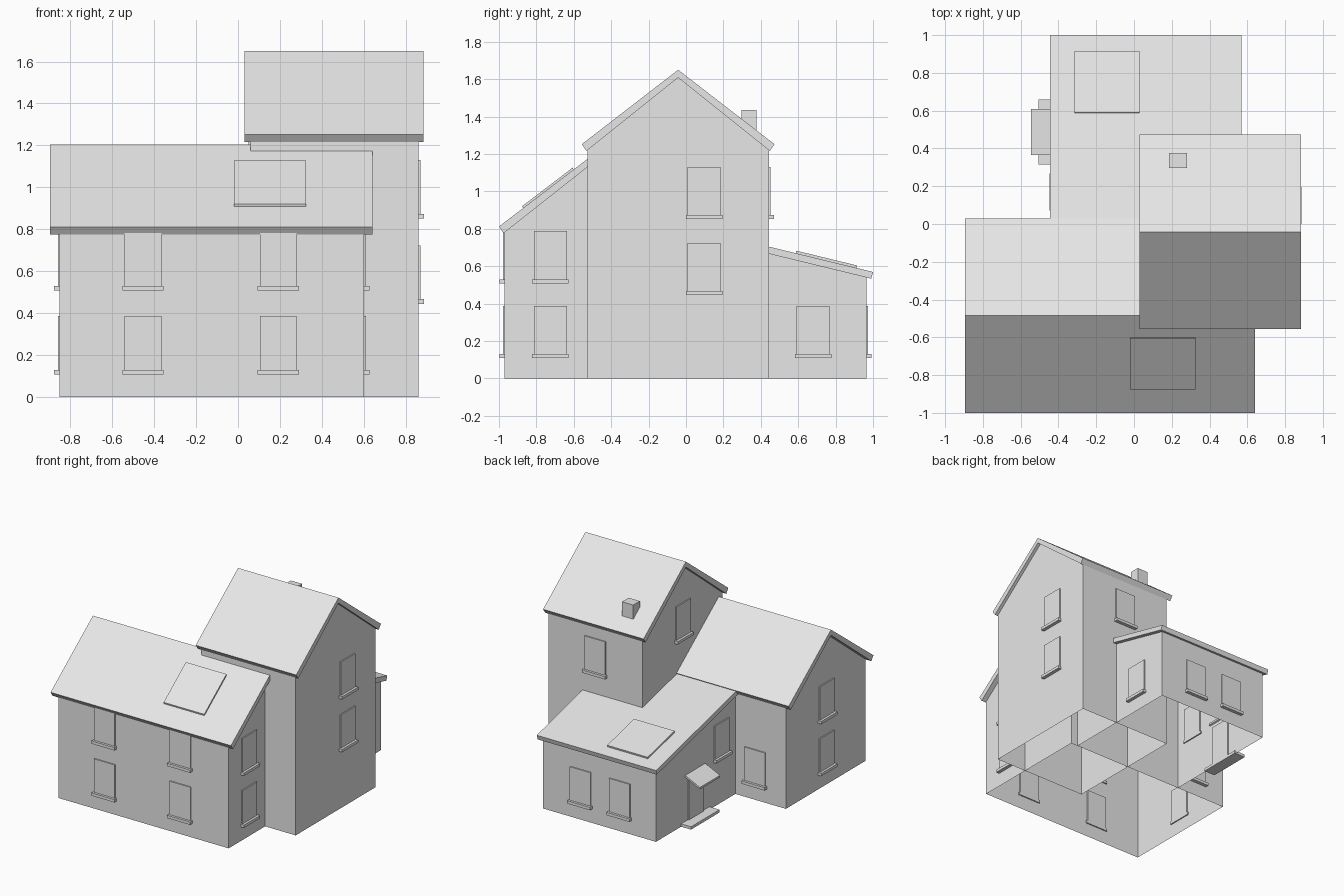
import bpy
import bmesh
from mathutils import Vector

if "Cube" in bpy.data.objects:
    bpy.data.objects.remove(bpy.data.objects["Cube"], do_unlink=True)

plaster = bpy.data.materials.new("pale_grey")
plaster.use_nodes = True
GREY = (0.8, 0.8, 0.8, 1.0)
plaster.diffuse_color = GREY
plaster.node_tree.nodes["Principled BSDF"].inputs["Base Color"].default_value = GREY


def finish(name, bm):
    bmesh.ops.recalc_face_normals(bm, faces=bm.faces)
    mesh = bpy.data.meshes.new(name)
    bm.to_mesh(mesh)
    bm.free()
    mesh.materials.append(plaster)
    obj = bpy.data.objects.new(name, mesh)
    bpy.context.collection.objects.link(obj)
    return obj


def prism(name, profile, x0, x1, open_bottom=False):
    """Extrude a closed (y, z) profile from x0 to x1."""
    bm = bmesh.new()
    base = bm.faces.new([bm.verts.new((x0, y, z)) for y, z in profile])
    ext = bmesh.ops.extrude_face_region(bm, geom=[base], use_keep_orig=True)
    moved = [v for v in ext["geom"] if isinstance(v, bmesh.types.BMVert)]
    bmesh.ops.translate(bm, vec=(x1 - x0, 0, 0), verts=moved)
    bmesh.ops.recalc_face_normals(bm, faces=bm.faces)
    if open_bottom:
        floor = [f for f in bm.faces if all(abs(v.co.z) < 1e-5 for v in f.verts)]
        bmesh.ops.delete(bm, geom=floor, context='FACES')
    return finish(name, bm)


def box(name, lo, hi):
    (xa, ya, za), (xb, yb, zb) = lo, hi
    return prism(name, [(ya, za), (yb, za), (yb, zb), (ya, zb)], xa, xb)


def wall_box(name, side, wall, u0, u1, z0, z1, inward, outward):
    """Box on a wall; side is the outward direction, u runs along the wall."""
    sign = 1 if side[0] == "+" else -1
    d0, d1 = sorted((wall - sign * inward, wall + sign * outward))
    if side[1] == "x":
        return box(name, (d0, u0, z0), (d1, u1, z1))
    return box(name, (u0, d0, z0), (u1, d1, z1))


def window(name, side, wall, u, z):
    wall_box(name, side, wall, u - 0.088, u + 0.088, z, z + 0.257, 0.009, 0.009)
    wall_box(name + "_sill", side, wall, u - 0.098, u + 0.098, z - 0.022, z,
             0.009, 0.027)


def gabled_block(name, yc, eave, ridge, wall_x, roof_x):
    """Open-bottomed gabled walls below a folded roof slab."""
    h, top = 0.485, ridge - 0.042
    prism(name + "_walls", [(yc - h, 0), (yc + h, 0), (yc + h, eave - 0.03),
                            (yc, top), (yc - h, eave - 0.03)], *wall_x, open_bottom=True)
    prism(name + "_roof", [(yc - 0.515, eave), (yc, ridge), (yc + 0.515, eave),
                           (yc + 0.49, eave - 0.036), (yc, top),
                           (yc - 0.49, eave - 0.036)], *roof_x)


# Main volumes
gabled_block("front_wing", -0.485, 0.812, 1.205, (-0.85, 0.6), (-0.895, 0.64))
gabled_block("tall_wing", -0.042, 1.252, 1.65, (0.06, 0.86), (0.03, 0.885))


def lean(y, lift=0.0):
    return y, 0.812 - 0.243 * y + lift


prism("rear_wing_walls", [(0, 0), (0.965, 0), lean(0.965, -0.036), lean(0, -0.036)],
      -0.42, 0.54, open_bottom=True)
prism("rear_wing_roof", [lean(0), lean(1.0), lean(0.99, -0.038), lean(0, -0.038)],
      -0.445, 0.57)

# Roof windows and chimney
def front_slope(y, lift):
    return y, 1.205 + 0.763 * (y + 0.485) + lift


prism("front_skylight", [front_slope(-0.87, -0.01), front_slope(-0.6, -0.01),
                         front_slope(-0.605, 0.014), front_slope(-0.875, 0.014)],
      -0.02, 0.325)
prism("rear_skylight", [lean(0.585, -0.01), lean(0.91, -0.01),
                        lean(0.915, 0.014), lean(0.59, 0.014)], -0.315, 0.03)
box("chimney", (0.185, 0.297, 1.25), (0.28, 0.377, 1.435))

# Front wing windows
for z in (0.13, 0.53):
    for x in (-0.452, 0.192):
        window("front_window", "-y", -0.97, x, z)
    window("front_wing_right_window", "+x", 0.6, -0.725, z)
    window("front_wing_left_window", "-x", -0.85, -0.49, z)
window("front_wing_back_window", "+y", 0.0, -0.59, 0.13)

# Tall wing windows
for z in (0.467, 0.873):
    window("tall_wing_right_window", "+x", 0.86, 0.097, z)
window("tall_wing_left_window", "-x", 0.06, -0.045, 1.07)
window("tall_wing_back_window", "+y", 0.443, 0.46, 0.873)

# Rear wing windows
for x in (0.22, -0.115):
    window("rear_window", "+y", 0.965, x, 0.13)
window("rear_wing_right_window", "+x", 0.54, 0.68, 0.13)
window("rear_wing_left_window", "-x", -0.42, 0.17, 0.365)

# Side entrance: door, step and sloping canopy
wall_box("side_door", "-x", -0.42, 0.4, 0.575, 0.02, 0.33, 0.009, 0.009)
box("door_step", (-0.505, 0.315, 0), (-0.41, 0.66, 0.022))
canopy = box("door_canopy", (-0.545, 0.365, 0.365), (-0.41, 0.61, 0.38))
for v in canopy.data.vertices:
    if v.co.x < -0.5:
        v.co += Vector((0, 0, -0.064))
